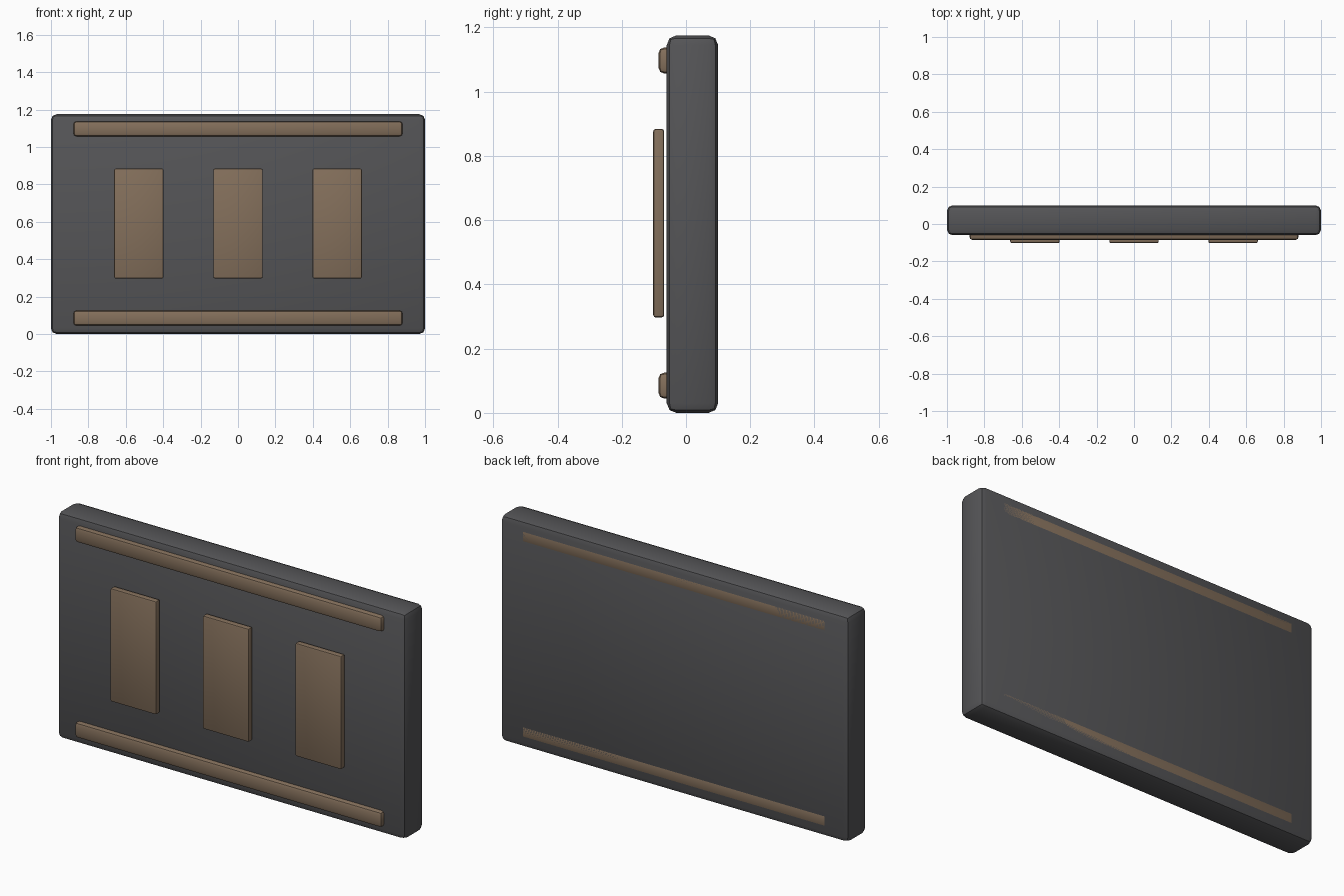
import bpy, math

if "Cube" in bpy.data.objects:
    bpy.data.objects.remove(bpy.data.objects["Cube"])


def material(name, rgb):
    m = bpy.data.materials.new(name)
    m.diffuse_color = (*rgb, 1)
    m.use_nodes = True
    m.node_tree.nodes["Principled BSDF"].inputs["Base Color"].default_value = m.diffuse_color
    return m


def box(name, lo, hi, bevel, mat):
    """Bevelled box between two opposite corners."""
    centre = [(a + b) / 2 for a, b in zip(lo, hi)]
    bpy.ops.mesh.primitive_cube_add(size=1, location=centre)
    ob = bpy.context.object
    ob.name = name
    ob.scale = [b - a for a, b in zip(lo, hi)]
    bpy.ops.object.transform_apply(location=False, rotation=False, scale=True)
    mod = ob.modifiers.new("bevel", 'BEVEL')
    mod.width = bevel
    mod.segments = 2
    bpy.ops.object.modifier_apply(modifier=mod.name)
    bpy.ops.object.shade_smooth_by_angle(angle=math.radians(30))
    ob.data.materials.append(mat)
    return ob


dark = material("dark_grey", (0.09, 0.09, 0.095))
brown = material("brown", (0.23, 0.16, 0.105))

# Main slab
box("slab", (-1, -0.06, 0), (1, 0.10, 1.175), 0.03, dark)

# Rails along the bottom and top, running through to the back face
for name, z in (("bottom_rail", 0.085), ("top_rail", 1.097)):
    box(name, (-0.88, -0.085, z - 0.04), (0.88, 0.10, z + 0.04), 0.016, brown)

# Three raised panels on the front
for i, x in enumerate((-0.53, 0, 0.53)):
    box(f"panel_{i + 1}", (x - 0.132, -0.102, 0.297), (x + 0.132, -0.068, 0.884), 0.008, brown)
